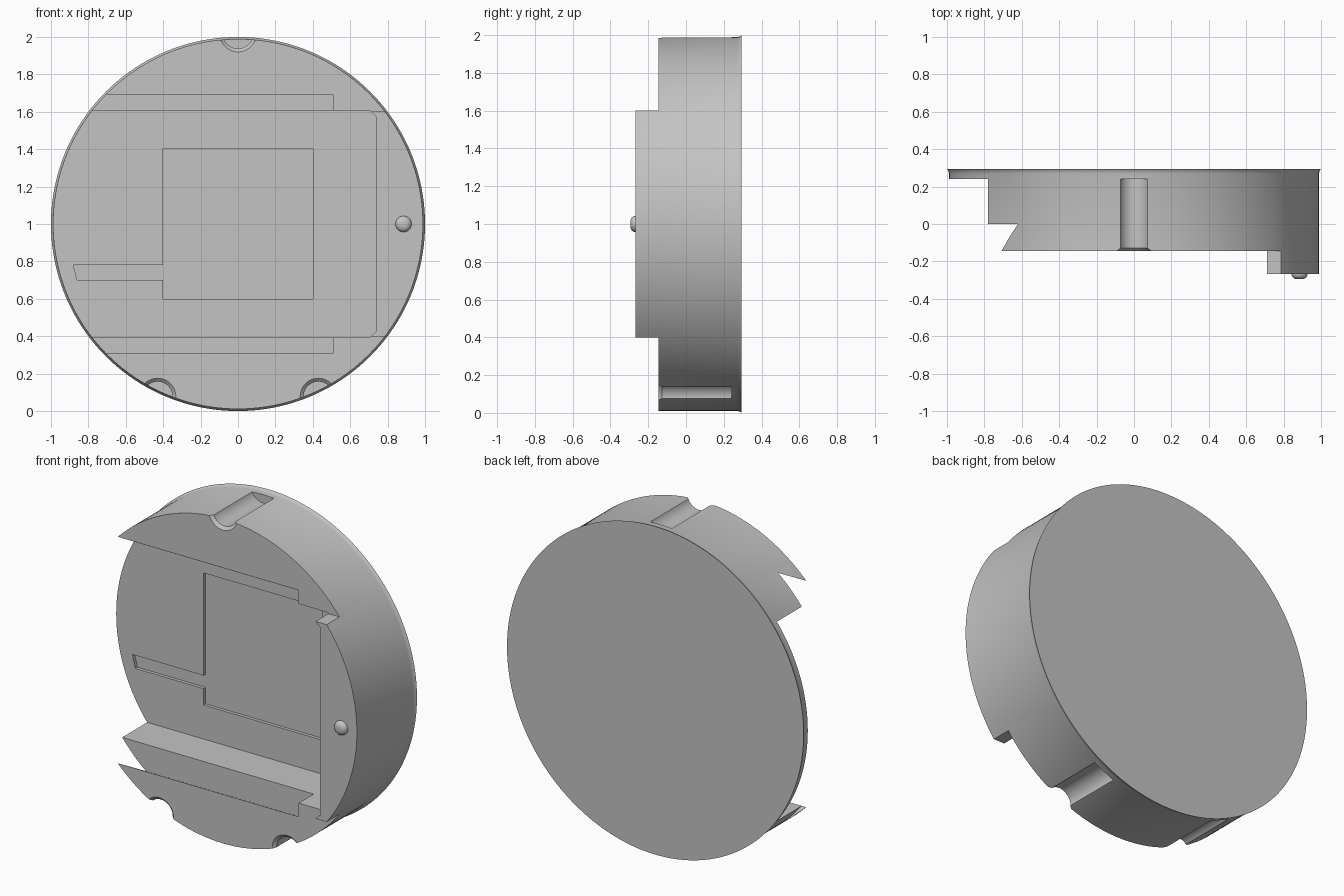
import bpy, bmesh
from math import sin, cos, pi, radians
from mathutils import Vector

old = bpy.data.objects.get("Cube")
if old:
    bpy.data.objects.remove(old, do_unlink=True)

grey = bpy.data.materials.new("plain_grey")
grey.use_nodes = True
colour = (0.55, 0.55, 0.55, 1)
grey.diffuse_color = colour
grey.node_tree.nodes["Principled BSDF"].inputs["Base Color"].default_value = colour


def finish(name, bm):
    bmesh.ops.recalc_face_normals(bm, faces=bm.faces[:])
    mesh = bpy.data.meshes.new(name)
    bm.to_mesh(mesh)
    bm.free()
    mesh.materials.append(grey)
    obj = bpy.data.objects.new(name, mesh)
    bpy.context.collection.objects.link(obj)
    return obj


def lathe(name, profile, segments, x=0, z=1):
    """Solid turned about the y direction; profile holds (radius, y)."""
    bm = bmesh.new()
    rings = []
    for r, y in profile:
        angles = [2 * pi * i / segments for i in range(segments)]
        rings.append([bm.verts.new((x + r * cos(a), y, z + r * sin(a))) for a in angles])
    for a, b in zip(rings, rings[1:]):
        for i in range(segments):
            j = (i + 1) % segments
            bm.faces.new((a[i], a[j], b[j], b[i]))
    bm.faces.new(rings[0])
    bm.faces.new(rings[-1])
    return finish(name, bm)


def prism(name, points, depth):
    """Closed outline swept along a vector."""
    bm = bmesh.new()
    face = bm.faces.new([bm.verts.new(p) for p in points])
    swept = bmesh.ops.extrude_face_region(bm, geom=[face])["geom"]
    verts = [v for v in swept if isinstance(v, bmesh.types.BMVert)]
    bmesh.ops.translate(bm, verts=verts, vec=Vector(depth))
    return finish(name, bm)


def front_cutter(name, outline, y0, y1):
    return prism(name, [(x, y0, 1 + z) for x, z in outline], (0, y1 - y0, 0))


def carve(target, cutter):
    cutter.hide_render = True
    mod = target.modifiers.new("cut", 'BOOLEAN')
    mod.operation = 'DIFFERENCE'
    mod.solver = 'EXACT'
    mod.object = cutter
    bpy.context.view_layer.objects.active = target
    bpy.ops.object.modifier_apply(modifier=mod.name)
    bpy.data.objects.remove(cutter, do_unlink=True)


FRONT, RAISED, BACK = -0.145, -0.268, 0.295

# Round body with a slightly flared back rim
body = lathe("round_body", [(0.989, RAISED), (0.989, 0.27), (0.993, 0.285), (1, BACK)], 160)

# Step the front down above and below the raised end block
for s in (1, -1):
    step = [(-1.2, s * 0.601), (1.2, s * 0.601), (1.2, s * 1.2), (-1.2, s * 1.2)]
    carve(body, front_cutter("step_cutter", step, -0.5, FRONT))

# Main slot, open on one side, with chamfered inner corners
slot = [(-1.2, -0.607), (0.705, -0.607), (0.74, -0.572),
        (0.74, 0.572), (0.705, 0.607), (-1.2, 0.607)]
carve(body, front_cutter("slot_cutter", slot, -0.6, 0.24))

# Dovetail undercut along the slot
dovetail = [(0, 0.77), (FRONT, 0.69), (-0.4, 0.69),
            (-0.4, -0.69), (FRONT, -0.69), (0, -0.77)]
carve(body, prism("dovetail_cutter", [(-1.3, y, 1 + z) for y, z in dovetail], (1.81, 0, 0)))

# Shallow panel recess with a side channel
recess = [(-0.4, -0.4), (0.4, -0.4), (0.4, 0.405), (-0.4, 0.405),
          (-0.4, -0.22), (-0.88, -0.22), (-0.86, -0.3), (-0.4, -0.3)]
carve(body, front_cutter("recess_cutter", recess, 0, 0.26))

# Countersunk edge notches
for angle in (0, 155, -155):
    a = radians(angle)
    tool = lathe("notch_cutter", [(0.098, -0.4), (0.098, FRONT), (0.08, -0.128), (0.08, 0.24)],
                 48, 1.018 * sin(a), 1 + 1.018 * cos(a))
    carve(body, tool)

# Small domed button on the raised block
button = lathe("button", [(0.043, RAISED + 0.01), (0.043, -0.272), (0.04, -0.28),
                          (0.034, -0.287), (0.024, -0.293), (0.012, -BACK)], 32, 0.885)

for obj in (body, button):
    bpy.ops.object.select_all(action='DESELECT')
    obj.select_set(True)
    bpy.context.view_layer.objects.active = obj
    bpy.ops.object.shade_smooth_by_angle(angle=radians(30))
